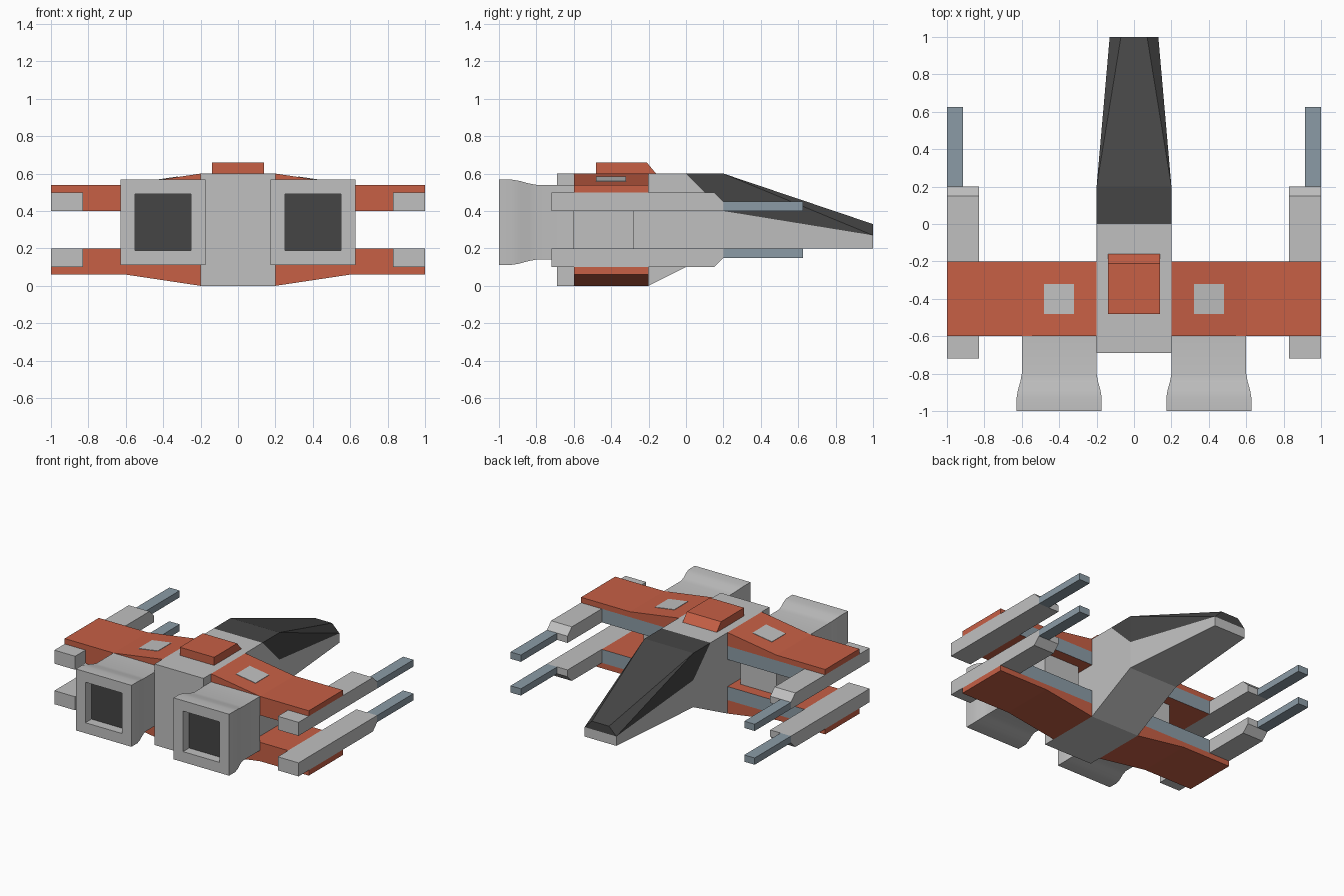
import bpy, bmesh, math
from mathutils import Vector

if "Cube" in bpy.data.objects:
    bpy.data.objects.remove(bpy.data.objects["Cube"])


def material(name, rgb):
    m = bpy.data.materials.new(name)
    m.diffuse_color = (*rgb, 1)
    m.use_nodes = True
    m.node_tree.nodes["Principled BSDF"].inputs["Base Color"].default_value = m.diffuse_color
    return m


GREY = material("light grey hull", (0.53, 0.53, 0.53))
ORANGE = material("burnt orange", (0.57, 0.115, 0.06))
DARK = material("charcoal", (0.06, 0.06, 0.06))
BLUE = material("steel blue", (0.26, 0.33, 0.38))


def finish(name, bm, mats, mirror=False, smooth=False):
    """Turn a bmesh into an object, optionally mirrored across x = 0."""
    bmesh.ops.recalc_face_normals(bm, faces=bm.faces[:])
    mesh = bpy.data.meshes.new(name)
    bm.to_mesh(mesh)
    bm.free()
    for m in mats:
        mesh.materials.append(m)
    if smooth:
        for p in mesh.polygons:
            p.use_smooth = True
        mesh.set_sharp_from_angle(angle=math.radians(35))
    ob = bpy.data.objects.new(name, mesh)
    bpy.context.collection.objects.link(ob)
    if mirror:
        mod = ob.modifiers.new("mirror", 'MIRROR')
        mod.use_mirror_merge = False
    return ob


def prism(name, profile, axis, lo, hi, mats, mirror=True, flip=False, rule=None):
    """Extrude a 2D profile: (y, z) along x, or (x, z) along y.
    flip reflects it about the ship's mid height."""
    bm = bmesh.new()

    def point(p, t):
        z = 0.6 - p[1] if flip else p[1]
        return bm.verts.new((t, p[0], z) if axis == 'x' else (p[0], t, z))
    a = [point(p, lo) for p in profile]
    b = [point(p, hi) for p in profile]
    bm.faces.new(a)
    bm.faces.new(b)
    n = len(a)
    for i in range(n):
        j = (i + 1) % n
        bm.faces.new((a[i], a[j], b[j], b[i]))
    bmesh.ops.recalc_face_normals(bm, faces=bm.faces[:])
    if rule:
        for f in bm.faces:
            f.material_index = rule(f)
    return finish(name, bm, mats, mirror)


def rect(u0, u1, z0, z1):
    return [(u0, z0), (u1, z0), (u1, z1), (u0, z1)]


# Fuselage with tapered nose and dark canopy: outline points on the right side
outline = dict(a=(.2, -.69, 0), b=(.2, -.2, 0), c=(.2, .2, .2), h=(.13, 1, .2),
               i=(.13, 1, .27), j=(.07, 1, .33), e=(.2, .2, .6),
               f=(.2, 0, .6), g=(.2, -.69, .6), d=(.2, .2, .4))
bm = bmesh.new()
side = {s: {k: bm.verts.new((s * p[0], p[1], p[2])) for k, p in outline.items()}
        for s in (1, -1)}
for s in (1, -1):
    for keys, mat in (("abcdfg", 0), ("chid", 0), ("def", 1), ("die", 1), ("ije", 1)):
        bm.faces.new([side[s][k] for k in keys]).material_index = mat
loop = "abchijefg"
for k, n in zip(loop, loop[1:] + loop[0]):
    face = bm.faces.new((side[1][k], side[1][n], side[-1][n], side[-1][k]))
    face.material_index = 1 if k in "ije" else 0
finish("fuselage", bm, [GREY, DARK])

# Raised hatch behind the canopy
prism("dorsal_hatch", [(-.48, .595), (-.16, .595), (-.16, .6), (-.21, .66), (-.48, .66)],
      'x', -.14, .14, [ORANGE], mirror=False)

# Upper and lower wings, cannons and barrels
for level, flip in (("upper", False), ("lower", True)):
    prism(level + "_wing_panels", [(.2, .5), (1, .5), (1, .54), (.6, .54), (.2, .6)],
          'y', -.6, -.2, [ORANGE], flip=flip)
    # Spar under the panel has a blue leading edge
    prism(level + "_wing_spars", rect(.2, .83, .4, .5), 'y', -.6, -.2, [ORANGE, BLUE],
          flip=flip, rule=lambda f: int(f.normal.y > 0.9))
    prism(level + "_cannons", [(-.72, .4), (.2, .4), (.2, .45), (.15, .5), (-.72, .5)],
          'x', .83, 1, [GREY], flip=flip)
    prism(level + "_barrels", rect(.2, .625, .4, .45), 'x', .915, 1, [BLUE], flip=flip)

# Grey square markings lying on the sloped upper wings
prism("wing_markings", [(.32, .580), (.48, .556), (.48, .561), (.32, .585)],
      'y', -.48, -.32, [GREY])

# Engine intake blocks between the wings
prism("engine_intakes", rect(.25, .545, .19, .41), 'y', -.6, -.28, [GREY])

# Engine nacelles: square rings lofted to a flared nozzle with a dark recess
bm = bmesh.new()
rings = []
for y, r in ((-.6, .2), (-.8, .2), (-.84, .207), (-.89, .221), (-.93, .2275),
             (-1, .2275), (-1, .15), (-.93, .15)):
    rings.append([bm.verts.new(Vector((.4 + sx * r, y, .34 + sz * r)))
                  for sx, sz in ((-1, -1), (1, -1), (1, 1), (-1, 1))])
for p, q in zip(rings, rings[1:]):
    for i in range(4):
        j = (i + 1) % 4
        bm.faces.new((p[i], p[j], q[j], q[i]))
bm.faces.new(rings[0])
bm.faces.new(rings[-1]).material_index = 1
finish("engine_nacelles", bm, [GREY, DARK], mirror=True, smooth=True)
